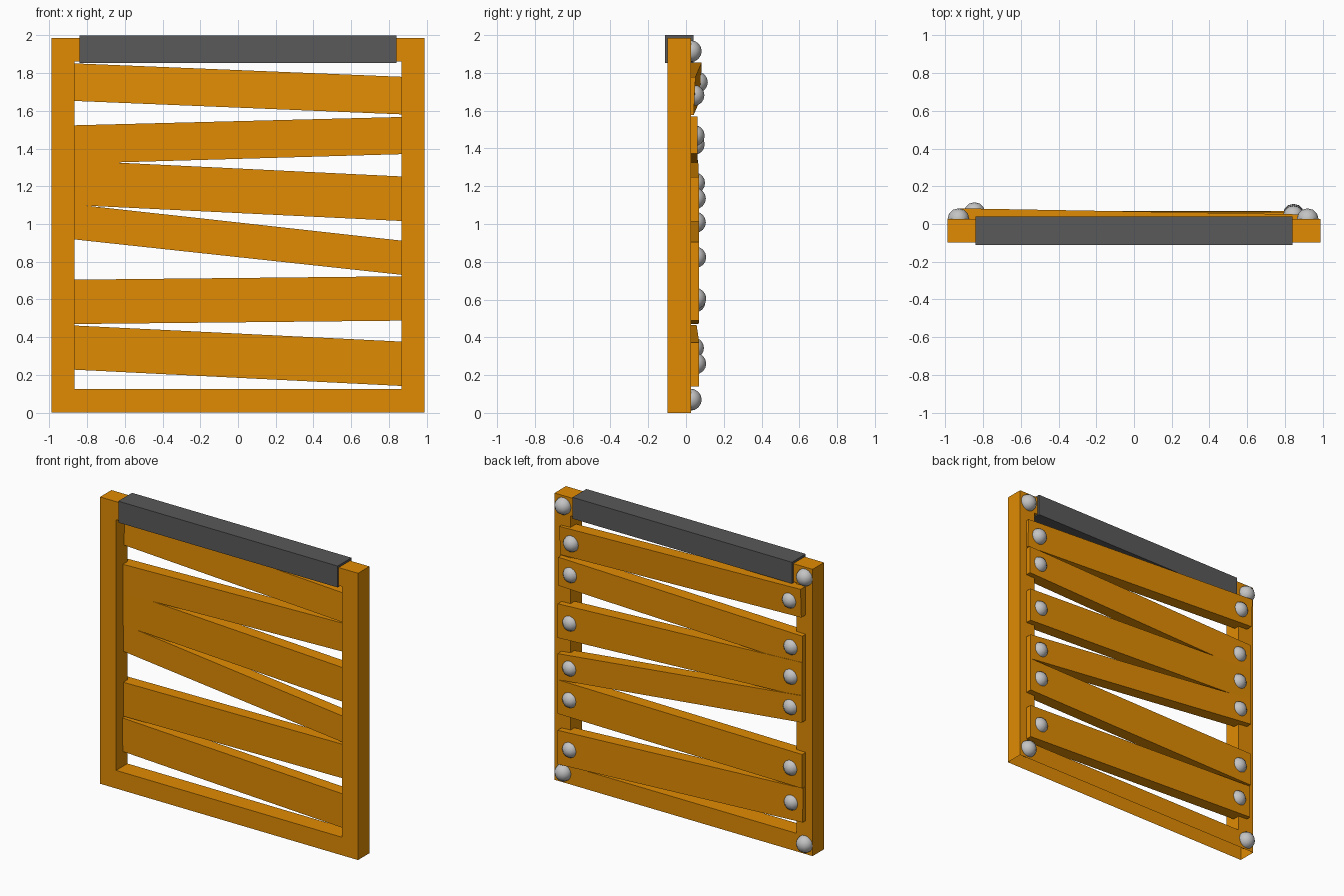
import bpy, bmesh

if "Cube" in bpy.data.objects:
    bpy.data.objects.remove(bpy.data.objects["Cube"])


def material(name, rgb):
    m = bpy.data.materials.new(name)
    m.diffuse_color = (*rgb, 1.0)
    m.use_nodes = True
    m.node_tree.nodes["Principled BSDF"].inputs["Base Color"].default_value = m.diffuse_color
    return m


WOOD = material("orange wood", (0.75, 0.26, 0.001))
METAL = material("dark grey metal", (0.10, 0.10, 0.10))
NAIL = material("light grey nail", (0.55, 0.55, 0.55))


def mesh_object(name, verts, faces, mat):
    mesh = bpy.data.meshes.new(name)
    mesh.from_pydata(verts, [], faces)
    bm = bmesh.new()
    bm.from_mesh(mesh)
    bmesh.ops.recalc_face_normals(bm, faces=bm.faces)
    bm.to_mesh(mesh)
    bm.free()
    mesh.materials.append(mat)
    obj = bpy.data.objects.new(name, mesh)
    bpy.context.collection.objects.link(obj)
    return obj


BOX_FACES = [(0, 1, 3, 2), (4, 6, 7, 5), (0, 4, 5, 1),
             (2, 3, 7, 6), (0, 2, 6, 4), (1, 5, 7, 3)]


def box(name, x, y, z, mat):
    return mesh_object(name, [(a, b, c) for a in x for b in y for c in z], BOX_FACES, mat)


def nail(name, x, y, z, r):
    bpy.ops.mesh.primitive_uv_sphere_add(segments=12, ring_count=8, radius=r, location=(x, y, z))
    obj = bpy.context.object
    obj.name = name
    obj.data.materials.append(NAIL)
    bpy.ops.object.shade_smooth()


# Square frame: mitred shell, open along its underside
Y0, Y1 = -0.098, 0.0265
outer = [(-0.988, 0), (0.988, 0), (0.988, 1.985), (-0.988, 1.985)]
inner = [(-0.865, 0.125), (0.865, 0.125), (0.865, 1.86), (-0.865, 1.86)]
verts = [(x, y, z) for y in (Y0, Y1) for ring in (outer, inner) for x, z in ring]
faces = []
for i in range(4):
    j = (i + 1) % 4
    faces.append((i, j, 4 + j, 4 + i))              # front
    faces.append((8 + i, 12 + i, 12 + j, 8 + j))    # back
    faces.append((4 + i, 4 + j, 12 + j, 12 + i))    # inside of the opening
    if i > 0:
        faces.append((i, 8 + i, 8 + j, j))          # outer sides and top
mesh_object("frame", verts, faces, WOOD)

# Metal sleeve around the top rail
box("top_sleeve", (-0.84, 0.84), (-0.11, 0.041), (1.852, 2.0), METAL)

# Crooked planks let into the frame: left top, left bottom, right top, right bottom
# (at x = -/+0.865), then back depth at the same four corners
PLANKS = [
    ((1.851, 1.652, 1.780, 1.581), (0.083, 0.074, 0.050, 0.041)),
    ((1.523, 1.320, 1.567, 1.370), (0.062, 0.062, 0.062, 0.062)),
    ((1.336, 1.100, 1.252, 1.016), (0.064, 0.064, 0.068, 0.068)),
    ((1.104, 0.918, 0.912, 0.731), (0.068, 0.068, 0.070, 0.070)),
    ((0.705, 0.470, 0.723, 0.488), (0.066, 0.066, 0.070, 0.070)),
    ((0.462, 0.228, 0.377, 0.142), (0.056, 0.060, 0.070, 0.070)),
]
END, THICK = 0.935, 0.085
for n, ((lt, lb, rt, rb), (ylt, ylb, yrt, yrb)) in enumerate(PLANKS, 1):
    def height(left, right, x):
        return (left + right) / 2 + (right - left) / 2 * x / 0.865

    verts = []
    for x, yt, yb in ((-END, ylt, ylb), (END, yrt, yrb)):
        top, bottom = height(lt, rt, x), height(lb, rb, x)
        verts += [(x, yb - THICK, bottom), (x, yt - THICK, top), (x, yb, bottom), (x, yt, top)]
    mesh_object(f"plank_{n}", verts, BOX_FACES, WOOD)

    # One nail at each end of the plank
    for side, x, y in (("left", -0.845, (ylt + ylb) / 2), ("right", 0.845, (yrt + yrb) / 2)):
        z = (height(lt, rt, x) + height(lb, rb, x)) / 2
        sink = 0.004 if n == 1 and side == "right" else 0.019
        nail(f"plank_{n}_nail_{side}", x, y - sink, z, 0.056)

# Corner nails on the back of the frame
for side, x in (("left", -0.93), ("right", 0.92)):
    for level, z in (("lower", 0.07), ("upper", 1.915)):
        nail(f"frame_nail_{level}_{side}", x, 0.025, z, 0.058)
